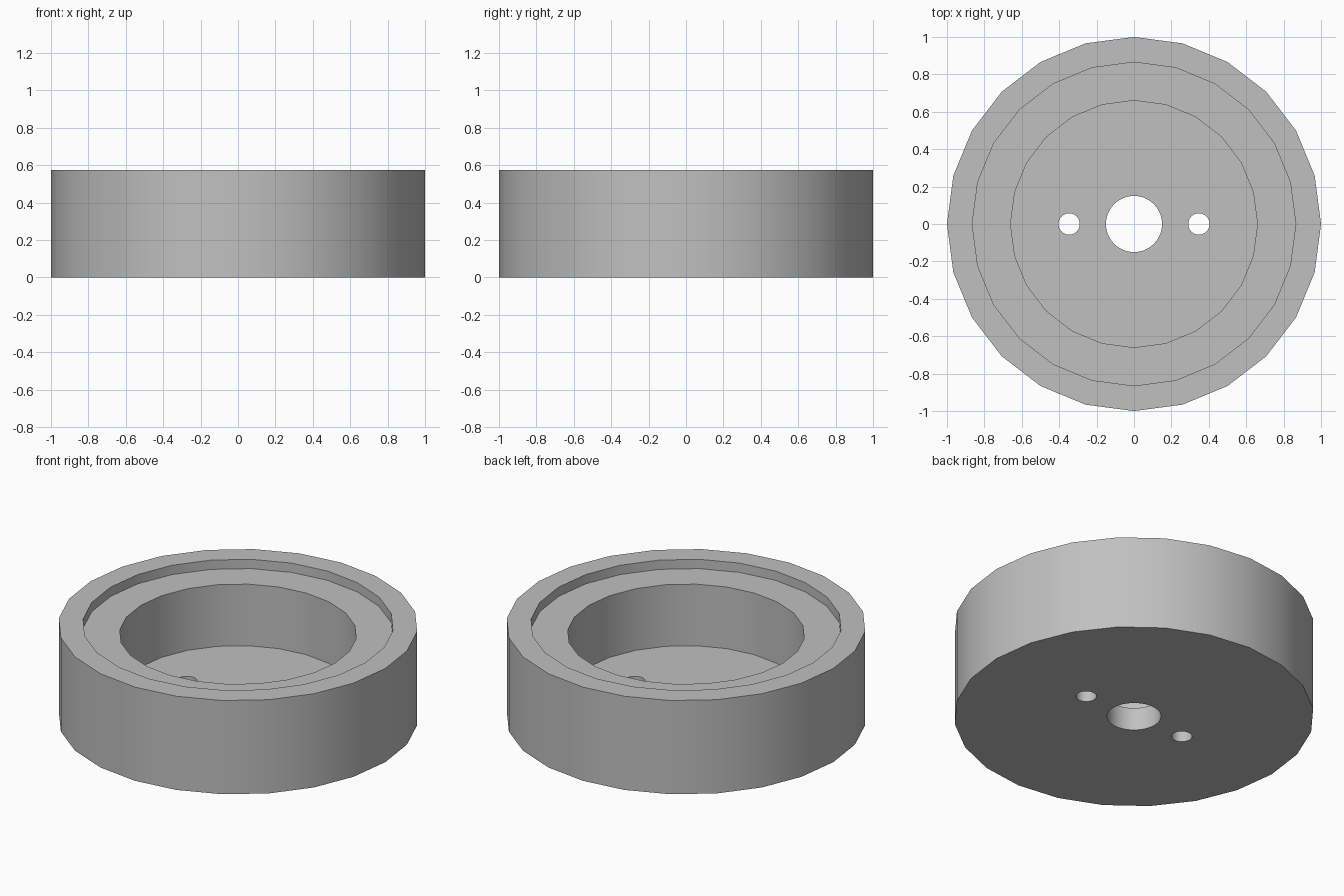
import bpy
import bmesh
from math import cos, sin, tau, radians

if "Cube" in bpy.data.objects:
    bpy.data.objects.remove(bpy.data.objects["Cube"])

HEIGHT, LEDGE, FLOOR = 0.575, 0.518, 0.14
RIM_R, LEDGE_R, CUP_R = 1.0, 0.865, 0.66

# Plain grey material
grey = bpy.data.materials.new("plain grey")
grey.use_nodes = True
colour = (0.53, 0.53, 0.53, 1)
grey.diffuse_color = colour
grey.node_tree.nodes["Principled BSDF"].inputs["Base Color"].default_value = colour


def lathe(name, profile, sides):
    """Turn a list of (radius, z) points around z and cap both ends."""
    bm = bmesh.new()
    rings = [[bm.verts.new((r * cos(tau * i / sides), r * sin(tau * i / sides), z))
              for i in range(sides)] for r, z in profile]
    for low, high in zip(rings, rings[1:]):
        for i in range(sides):
            j = (i + 1) % sides
            bm.faces.new((low[i], low[j], high[j], high[i]))
    bm.faces.new(rings[0][::-1])
    bm.faces.new(rings[-1])
    bmesh.ops.recalc_face_normals(bm, faces=bm.faces)
    mesh = bpy.data.meshes.new(name)
    bm.to_mesh(mesh)
    bm.free()
    mesh.materials.append(grey)
    obj = bpy.data.objects.new(name, mesh)
    bpy.context.collection.objects.link(obj)
    return obj


# Round cup with a stepped rim
cup = lathe("round_cup", [
    (RIM_R, 0), (RIM_R, HEIGHT), (LEDGE_R, HEIGHT), (LEDGE_R, LEDGE),
    (CUP_R, LEDGE), (CUP_R, FLOOR)], 24)
bpy.context.view_layer.objects.active = cup
cup.select_set(True)

# Shaft hole and two screw holes through the floor
for x, radius in ((0, 0.15), (-0.347, 0.057), (0.347, 0.057)):
    cutter = lathe("hole_cutter", [(radius, -0.1), (radius, FLOOR + 0.1)], 48)
    cutter.location.x = x
    cutter.hide_render = True
    cut = cup.modifiers.new("hole", "BOOLEAN")
    cut.object = cutter
    cut.solver = "EXACT"
    bpy.ops.object.modifier_apply(modifier=cut.name)
    bpy.data.objects.remove(cutter)

bpy.ops.object.shade_smooth_by_angle(angle=radians(30))
